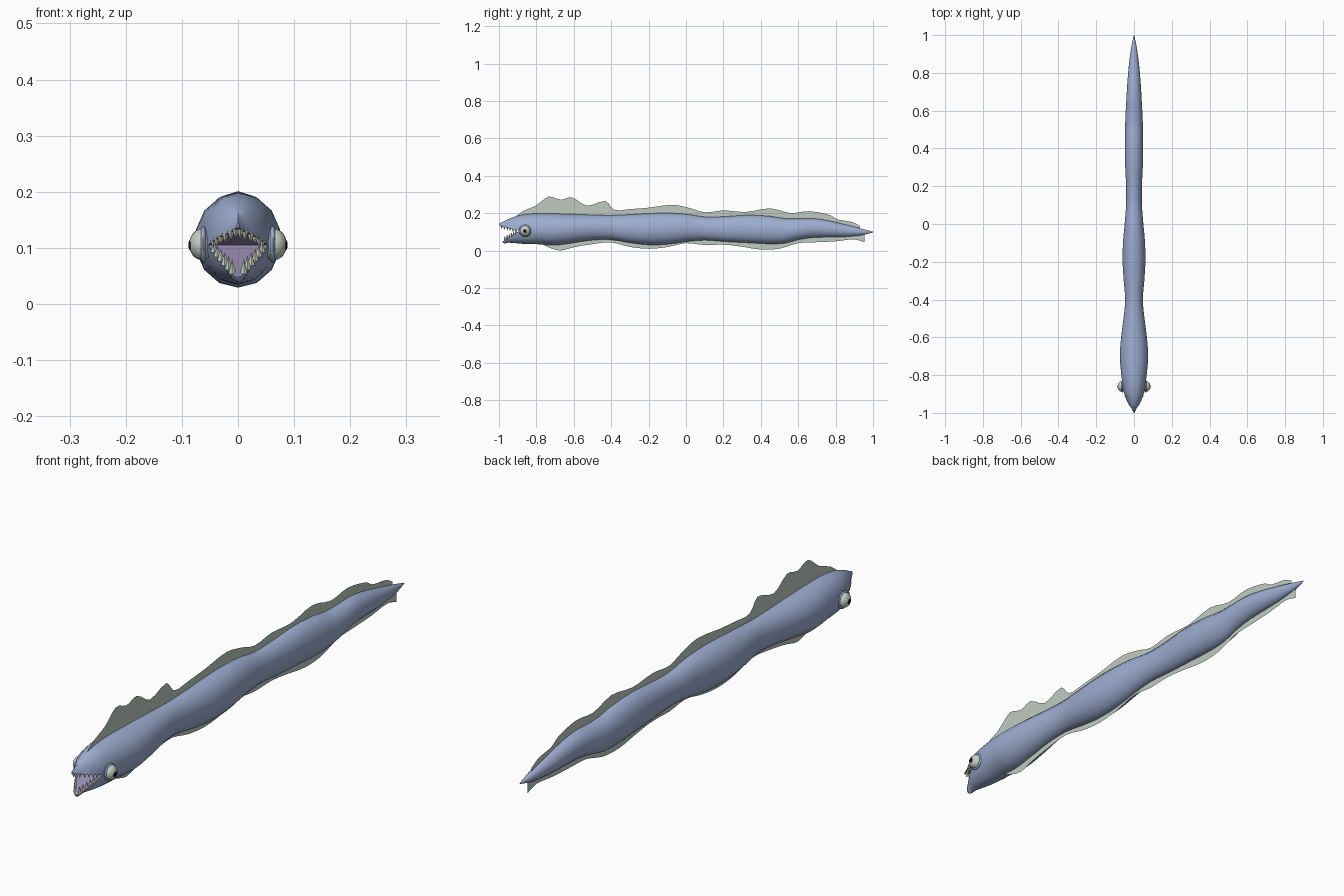
import bpy, bmesh, math
from mathutils import Vector, Matrix

if "Cube" in bpy.data.objects:
    bpy.data.objects.remove(bpy.data.objects["Cube"])


def material(name, rgb):
    m = bpy.data.materials.new(name)
    m.diffuse_color = (*rgb, 1)
    m.use_nodes = True
    m.node_tree.nodes["Principled BSDF"].inputs["Base Color"].default_value = m.diffuse_color
    return m


SKIN = material("blue skin", (0.34, 0.42, 0.64))
FIN = material("pale green fin", (0.52, 0.60, 0.53))
MOUTH = material("purple mouth", (0.30, 0.25, 0.42))
TOOTH = material("ivory tooth", (0.66, 0.74, 0.60))
EYE = material("pale eye", (0.56, 0.62, 0.54))
PUPIL = material("black pupil", (0.008, 0.008, 0.008))

# y, half width, top z, bottom z along the body
SECTIONS = [
    (-1.0, .002, .145, .128), (-.98, .014, .154, .045), (-.95, .032, .169, .043),
    (-.90, .052, .186, .039), (-.85, .062, .195, .035), (-.78, .071, .199, .034),
    (-.70, .077, .198, .029), (-.60, .070, .195, .042), (-.50, .057, .191, .056),
    (-.40, .048, .189, .058), (-.30, .056, .193, .042), (-.20, .062, .199, .031),
    (-.10, .060, .201, .034), (0, .051, .196, .048), (.10, .043, .181, .056),
    (.20, .043, .182, .049), (.33, .049, .190, .042), (.45, .050, .184, .036),
    (.53, .048, .172, .040), (.60, .045, .171, .058), (.67, .041, .173, .069),
    (.75, .036, .163, .072), (.85, .027, .140, .074), (.94, .014, .117, .083),
    (1.0, .001, .101, .097)]

# y, outer edge z
DORSAL = [(-.91, .183), (-.87, .212), (-.80, .242), (-.735, .289), (-.67, .272),
          (-.61, .285), (-.53, .240), (-.43, .265), (-.385, .219), (-.30, .222),
          (-.20, .230), (-.07, .245), (.02, .228), (.10, .205), (.20, .215),
          (.32, .207), (.45, .226), (.56, .201), (.66, .211), (.77, .190),
          (.81, .167), (.89, .153), (.93, .132)]
ANAL = [(-.77, .034), (-.72, .012), (-.67, .001), (-.60, .018), (-.50, .035),
        (-.40, .044), (-.30, .020), (-.20, .010), (-.10, .019), (0, .040),
        (.10, .030), (.20, .032), (.30, .021), (.40, .006), (.50, .011),
        (.60, .040), (.70, .045), (.80, .050), (.90, .060), (.955, .045)]


def sample(table, y):
    """Smooth interpolation of a table keyed by its first column."""
    n = len(table)
    i = max(k for k in range(n - 1) if table[k][0] <= y or k == 0)
    a, b = table[i], table[i + 1]
    p, q = table[max(i - 1, 0)], table[min(i + 2, n - 1)]
    d = b[0] - a[0]
    t = min(max((y - a[0]) / d, 0), 1)
    out = []
    for c in range(1, len(a)):
        ma = (b[c] - p[c]) / (b[0] - p[0]) * d
        mb = (q[c] - a[c]) / (q[0] - a[0]) * d
        out.append((2*t**3 - 3*t*t + 1) * a[c] + (t**3 - 2*t*t + t) * ma
                   + (3*t*t - 2*t**3) * b[c] + (t**3 - t*t) * mb)
    return out


def section(y):
    if y <= SECTIONS[1][0]:          # straight snout tip
        t = (y + 1) / (SECTIONS[1][0] + 1)
        return [u + (v - u) * t for u, v in zip(SECTIONS[0][1:], SECTIONS[1][1:])]
    return sample(SECTIONS, y)


def stations(table, steps):
    ys = []
    for a, b in zip(table, table[1:]):
        ys += [a[0] + (b[0] - a[0]) * k / steps for k in range(steps)]
    return ys + [table[-1][0]]


def add_object(name, bm, mat, smooth=None):
    mesh = bpy.data.meshes.new(name)
    bm.to_mesh(mesh)
    bm.free()
    mesh.materials.append(mat)
    ob = bpy.data.objects.new(name, mesh)
    bpy.context.collection.objects.link(ob)
    bpy.ops.object.select_all(action='DESELECT')
    ob.select_set(True)
    bpy.context.view_layer.objects.active = ob
    if smooth:
        bpy.ops.object.shade_smooth_by_angle(angle=math.radians(smooth))
    return ob


# Mouth cutter: a wedge with its hinge at the corner of the jaws
HINGE = (-.893, .105)
UP_SLOPE, LOW_SLOPE = .031 / .107, .055 / .085
bm = bmesh.new()
profile = [HINGE, (-1.1, HINGE[1] + UP_SLOPE * .207), (-1.1, HINGE[1] - LOW_SLOPE * .207)]
face = bm.faces.new([bm.verts.new((-.2, y, z)) for y, z in profile])
ext = bmesh.ops.extrude_face_region(bm, geom=[face])
bmesh.ops.translate(bm, vec=(.4, 0, 0),
                    verts=[v for v in ext['geom'] if isinstance(v, bmesh.types.BMVert)])
bmesh.ops.recalc_face_normals(bm, faces=bm.faces)
cutter = add_object("mouth_cutter", bm, MOUTH)
cutter.hide_render = True

# Body: lofted fourteen-sided rings, then the mouth is cut out
SIDES = 14
bm = bmesh.new()
rings = []
for y in stations(SECTIONS, 3):
    w, top, bot = section(y)
    c, h = (top + bot) / 2, (top - bot) / 2
    rings.append([bm.verts.new((w * math.sin(2 * math.pi * k / SIDES), y,
                                c + h * math.cos(2 * math.pi * k / SIDES)))
                  for k in range(SIDES)])
for r, s in zip(rings, rings[1:]):
    for k in range(SIDES):
        j = (k + 1) % SIDES
        bm.faces.new((r[k], r[j], s[j], s[k]))
bm.faces.new(rings[0])
bm.faces.new(rings[-1])
bmesh.ops.recalc_face_normals(bm, faces=bm.faces)
body = add_object("body", bm, SKIN)
mod = body.modifiers.new("mouth", 'BOOLEAN')
mod.object, mod.operation, mod.solver = cutter, 'DIFFERENCE', 'EXACT'
mod.material_mode = 'TRANSFER'
bpy.ops.object.modifier_apply(modifier=mod.name)
bpy.ops.object.shade_smooth_by_angle(angle=math.radians(50))
bpy.data.objects.remove(cutter)


# Fins: flat single sheets from inside the body to a wavy edge
def fin(name, table, column, inset):
    bm = bmesh.new()
    pairs = []
    for y in stations(table, 3):
        edge = sample(table, y)[0]
        pairs.append((bm.verts.new((0, y, section(y)[column] + inset)),
                      bm.verts.new((0, y, edge))))
    for (a, b), (c, d) in zip(pairs, pairs[1:]):
        bm.faces.new((a, c, d, b))
    add_object(name, bm, FIN)


fin("dorsal_fin", DORSAL, 1, -.012)
fin("anal_fin", ANAL, 2, .012)


# Teeth: small four-sided spikes standing along each lip
def teeth(name, slope, front, count, height, direction):
    bm = bmesh.new()
    for i in range(count):
        t = (i + .3) / count
        y = front + (HINGE[0] - .008 - front) * t
        z = HINGE[1] + slope * (HINGE[0] - y)
        w, top, bot = section(y)
        u = (z - (top + bot) / 2) / ((top - bot) / 2)
        x = max(w * math.sqrt(max(0, 1 - u * u)) - .005, .003)
        size = height * (1 - .35 * t)
        for side in (-1, 1):
            spike = bmesh.ops.create_cone(bm, cap_ends=True, segments=4, radius1=.0065,
                                          radius2=.0003, depth=size)
            turn = Matrix.Rotation(math.pi if direction < 0 else 0, 4, 'X')
            place = Matrix.Translation((side * x, y, z + direction * (size / 2 - .003)))
            bmesh.ops.transform(bm, matrix=place @ turn, verts=spike['verts'])
    add_object(name, bm, TOOTH)


teeth("upper_teeth", UP_SLOPE, -.99, 6, .020, -1)
teeth("lower_teeth", -LOW_SLOPE, -.972, 6, .027, 1)


# Eyes: socket rim, bulging eyeball and a thin pupil cap on both sides
def blob(name, mat, centre, scale):
    bm = bmesh.new()
    bmesh.ops.create_uvsphere(bm, u_segments=20, v_segments=12, radius=1)
    bmesh.ops.transform(bm, verts=bm.verts,
                        matrix=Matrix.Translation(centre) @ Matrix.Diagonal((*scale, 1)))
    add_object(name, bm, mat, 60)


for label, s in (("left", -1), ("right", 1)):
    blob(label + "_eye_socket", SKIN, (s * .062, -.86, .106), (.008, .033, .033))
    blob(label + "_eye", EYE, (s * .064, -.86, .106), (.023, .028, .028))
    blob(label + "_pupil", PUPIL, (s * .0845, -.861, .105), (.004, .010, .010))
